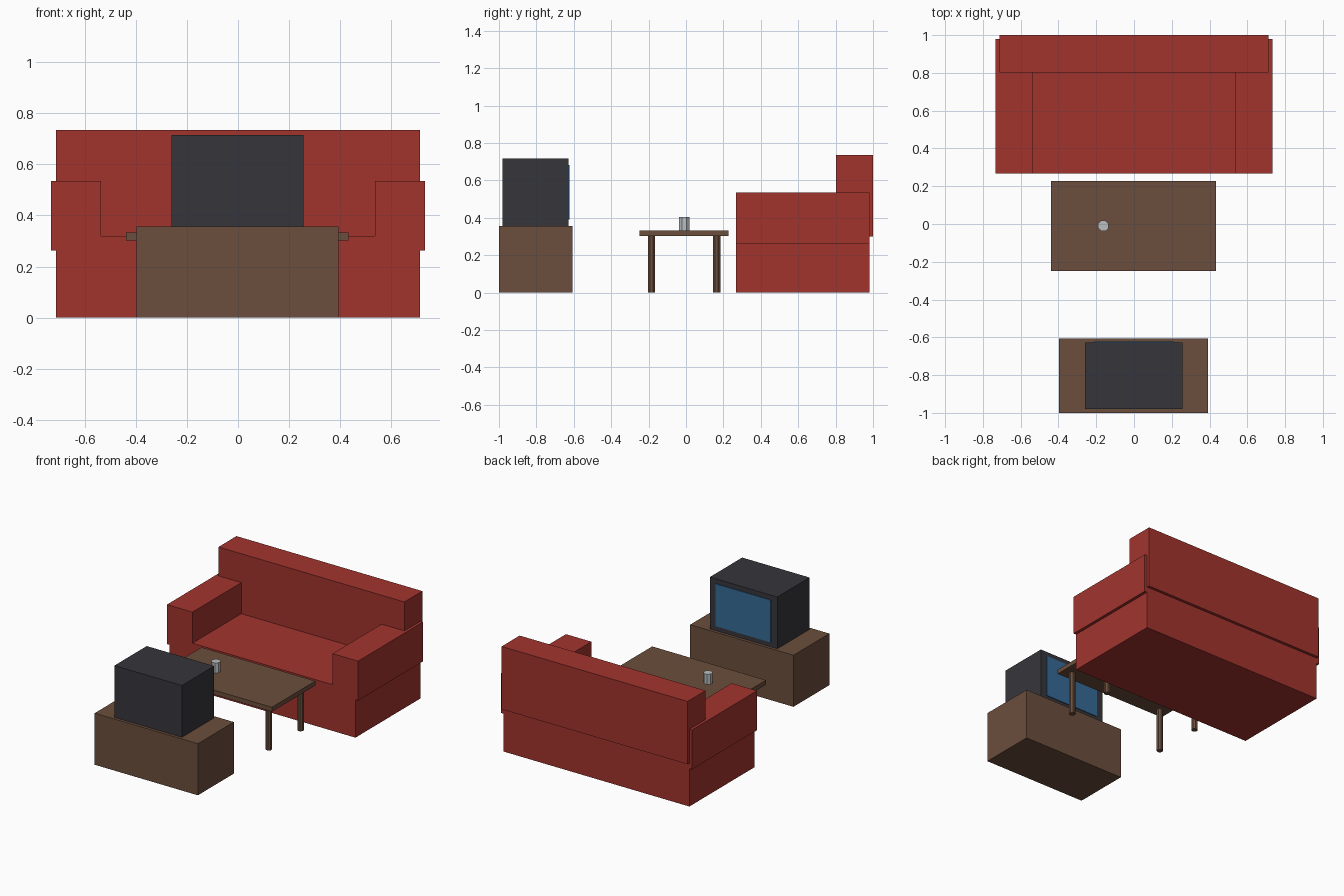
import bpy
import math

default = bpy.data.objects.get("Cube")
if default:
    bpy.data.objects.remove(default, do_unlink=True)


def material(name, r, g, b):
    m = bpy.data.materials.new(name)
    m.use_nodes = True
    m.diffuse_color = (r, g, b, 1)
    m.node_tree.nodes["Principled BSDF"].inputs["Base Color"].default_value = (r, g, b, 1)
    return m


RED = material("red fabric", 0.36, 0.034, 0.027)
WOOD = material("brown wood", 0.147, 0.076, 0.045)
DARK = material("dark plastic", 0.037, 0.036, 0.044)
BLUE = material("blue glass", 0.036, 0.145, 0.30)
METAL = material("grey metal", 0.50, 0.52, 0.53)


def box(name, mat, x, y, z):
    """Box from (min, max) ranges on each axis."""
    bpy.ops.mesh.primitive_cube_add(size=1, location=[sum(r) / 2 for r in (x, y, z)])
    ob = bpy.context.object
    ob.name = name
    ob.scale = [r[1] - r[0] for r in (x, y, z)]
    bpy.ops.object.transform_apply(location=False, rotation=False, scale=True)
    ob.data.materials.append(mat)
    return ob


def post(name, mat, x, y, z, radius):
    """Upright eight-sided prism with flats facing the axes."""
    bpy.ops.mesh.primitive_cylinder_add(
        vertices=8, radius=radius, depth=z[1] - z[0],
        location=(x, y, sum(z) / 2), rotation=(0, 0, math.pi / 8))
    ob = bpy.context.object
    ob.name = name
    ob.data.materials.append(mat)
    return ob


# Sofa
box("sofa_base", RED, (-0.712, 0.712), (0.268, 0.98), (0, 0.32))
box("sofa_back", RED, (-0.712, 0.712), (0.803, 1.0), (0.30, 0.735))
for side, s in (("left", 1), ("right", -1)):
    box(side + "_armrest", RED, sorted((s * 0.537, s * 0.732)), (0.268, 0.98), (0.262, 0.535))

# Coffee table
TX, TY = -0.003, -0.01
box("table_top", WOOD, (TX - 0.436, TX + 0.436), (TY - 0.238, TY + 0.238), (0.302, 0.333))
for side, sx in (("left", 1), ("right", -1)):
    for end, sy in (("front", -1), ("back", 1)):
        post(f"{end}_{side}_table_leg", WOOD, TX + sx * 0.368, TY + sy * 0.174, (0, 0.303), 0.021)

# Drink can
post("drink_can", METAL, -0.162, -0.01, (0.333, 0.403), 0.03)

# Television on its stand, facing the sofa
box("tv_stand", WOOD, (-0.398, 0.393), (-1.0, -0.607), (0, 0.357))
box("tv_body", DARK, (-0.26, 0.256), (-0.98, -0.627), (0.357, 0.716))
box("tv_screen", BLUE, (-0.212, 0.208), (-0.629, -0.622), (0.39, 0.683))
